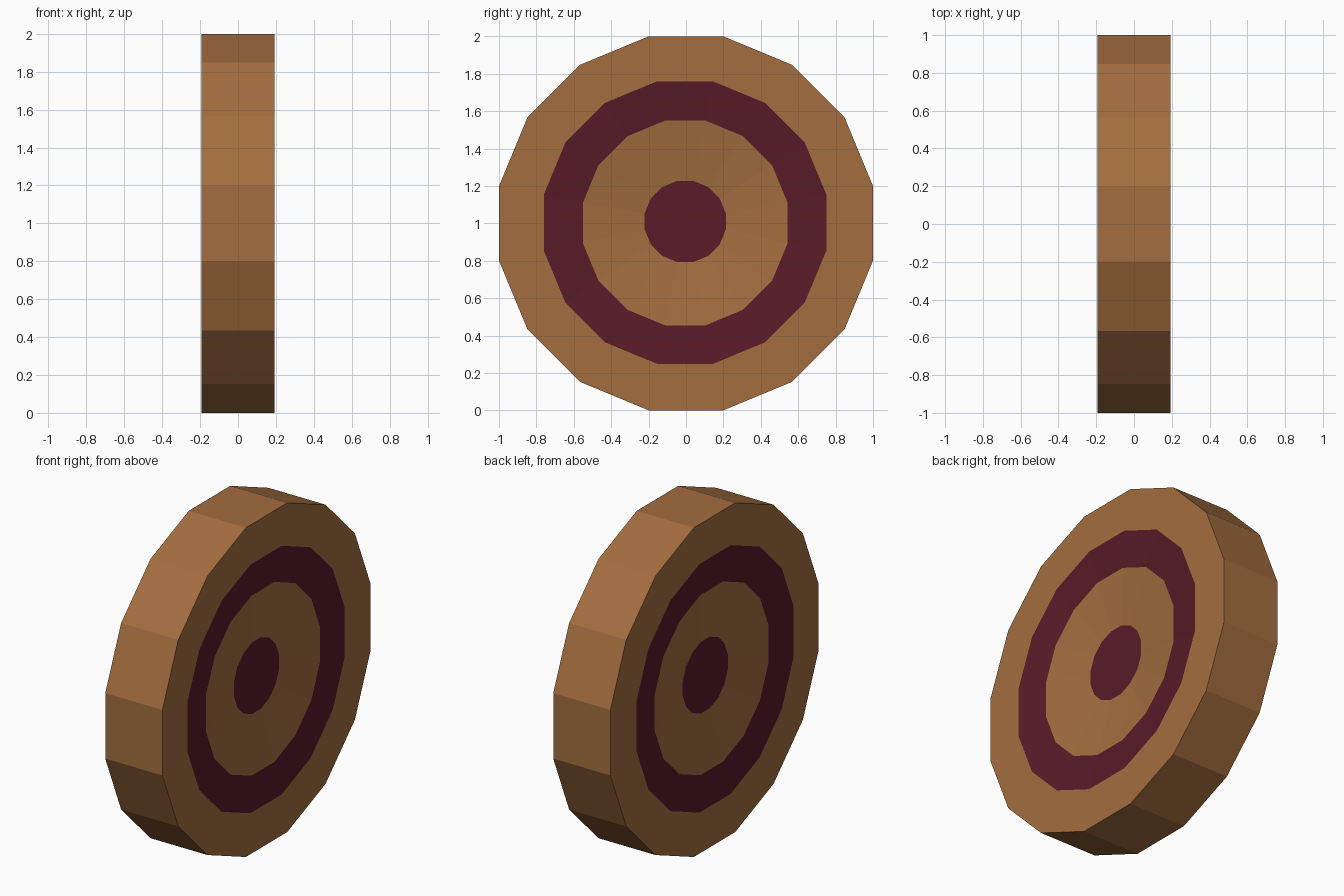
import bpy, bmesh, math

if "Cube" in bpy.data.objects:
    bpy.data.objects.remove(bpy.data.objects["Cube"])

SIDES = 16
HALF = 0.192


def material(name, color):
    m = bpy.data.materials.new(name)
    m.diffuse_color = color
    m.use_nodes = True
    m.node_tree.nodes["Principled BSDF"].inputs["Base Color"].default_value = m.diffuse_color
    return m


wood = material("wood", (0.37, 0.155, 0.05, 1))
paint = material("dark_red_paint", (0.1, 0.011, 0.022, 1))

# Dished face profile: apothem, x, centre y, centre z
PROFILE = [
    (1.0, HALF, 0.0, 1.0),
    (0.755, HALF, -0.005, 1.004),
    (0.547, 0.17, -0.004, 1.002),
    (0.217, 0.127, -0.004, 1.01),
]

bm = bmesh.new()


def ring(side, apothem, x, cy, cz):
    r = apothem / math.cos(math.pi / SIDES)
    verts = []
    for i in range(SIDES):
        a = 2 * math.pi * (i + 0.5) / SIDES
        verts.append(bm.verts.new((side * x, cy + r * math.cos(a), cz + r * math.sin(a))))
    return verts


def bridge(a, b, mat):
    for i in range(SIDES):
        j = (i + 1) % SIDES
        bm.faces.new((a[i], a[j], b[j], b[i])).material_index = mat


# Painted faces, one per side: wood rim, red ring, wood ring, red bullseye
rims = []
for side in (1, -1):
    rings = [ring(side, *p) for p in PROFILE]
    for k, mat in enumerate((0, 1, 0)):
        bridge(rings[k], rings[k + 1], mat)
    bm.faces.new(rings[-1]).material_index = 1
    rims.append(rings[0])

# Outer edge of the disc
bridge(rims[0], rims[1], 0)
bmesh.ops.recalc_face_normals(bm, faces=bm.faces)

mesh = bpy.data.meshes.new("target_disc")
bm.to_mesh(mesh)
bm.free()
mesh.materials.append(wood)
mesh.materials.append(paint)
bpy.context.collection.objects.link(bpy.data.objects.new("target_disc", mesh))
